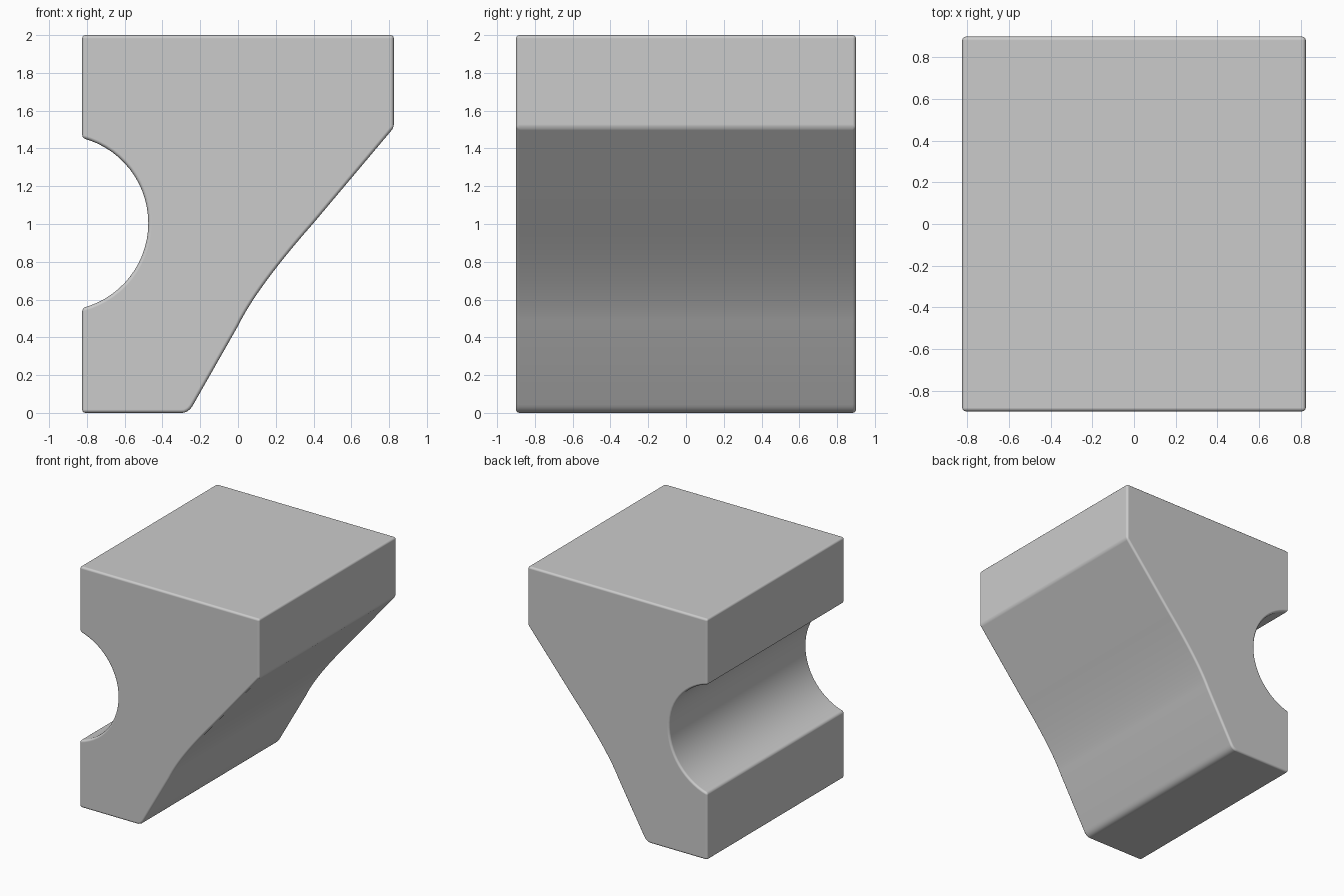
import bpy, bmesh, math

if "Cube" in bpy.data.objects:
    bpy.data.objects.remove(bpy.data.objects["Cube"])

HALF_DEPTH = 0.9


def curve(a, c, b, n):
    """Points on a quadratic curve from a to b, pulled toward c."""
    return [tuple((1 - t) ** 2 * a[k] + 2 * t * (1 - t) * c[k] + t * t * b[k] for k in (0, 1))
            for t in (i / n for i in range(n + 1))]


# Side profile (x, z), counter-clockwise from the lower left
profile = [(-0.825, 0.0)]
profile += curve((-0.30, 0.0), (-0.26, 0.0), (-0.236, 0.045), 6)   # rounded toe
profile += curve((0.0, 0.46), (0.10, 0.665), (0.40, 1.005), 14)    # bent slope
profile += [(0.825, 1.51), (0.825, 2.0), (-0.825, 2.0)]

# Round notch in the left side
radius, cx, cz = 0.464, -0.939, 1.005
end = math.acos((-0.825 - cx) / radius)
for i in range(29):
    a = end - 2 * end * i / 28
    profile.append((cx + radius * math.cos(a), cz + radius * math.sin(a)))

# Extrude the profile through the depth
bm = bmesh.new()
face = bm.faces.new([bm.verts.new((x, -HALF_DEPTH, z)) for x, z in profile])
res = bmesh.ops.extrude_face_region(bm, geom=[face])
moved = [g for g in res["geom"] if isinstance(g, bmesh.types.BMVert)]
bmesh.ops.translate(bm, verts=moved, vec=(0, 2 * HALF_DEPTH, 0))
bmesh.ops.recalc_face_normals(bm, faces=bm.faces)
mesh = bpy.data.meshes.new("notched_block")
bm.to_mesh(mesh)
bm.free()
block = bpy.data.objects.new("notched_block", mesh)
bpy.context.collection.objects.link(block)

# Soft rounded edges
bevel = block.modifiers.new("edge_rounding", 'BEVEL')
bevel.width = 0.018
bevel.segments = 3
bevel.limit_method = 'ANGLE'
bevel.angle_limit = math.radians(25)
bevel.use_clamp_overlap = False
bevel.harden_normals = True

bpy.context.view_layer.objects.active = block
block.select_set(True)
bpy.ops.object.shade_smooth()
